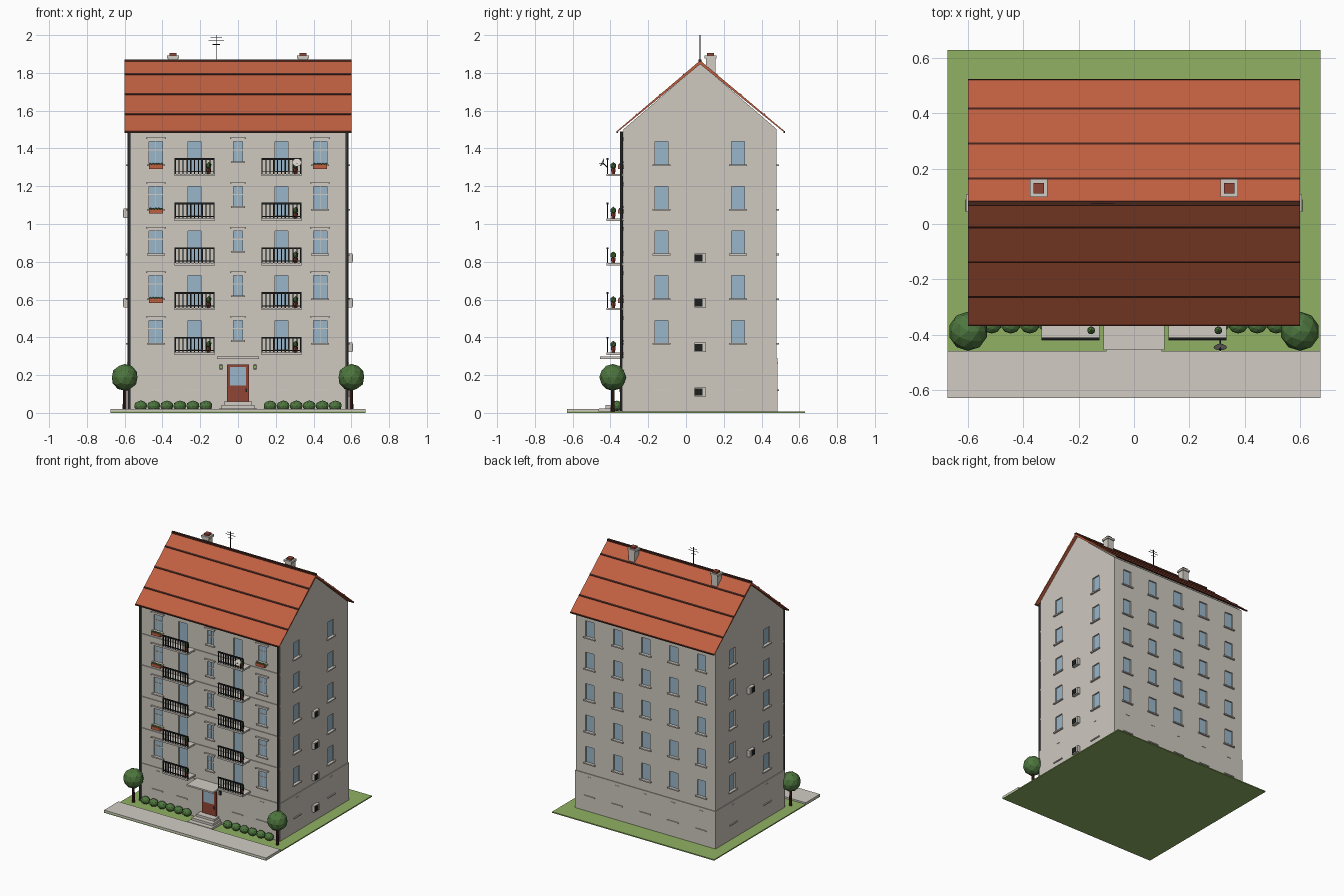
import bpy, bmesh, math
from mathutils import Matrix, Vector

if "Cube" in bpy.data.objects:
    bpy.data.objects.remove(bpy.data.objects["Cube"])


def material(name, r, g, b):
    m = bpy.data.materials.new(name)
    m.use_nodes = True
    m.diffuse_color = (r, g, b, 1)
    m.node_tree.nodes["Principled BSDF"].inputs["Base Color"].default_value = (r, g, b, 1)
    return m


WALL = material("plaster", .62, .58, .52)
PALE = material("pale stone", .64, .60, .55)
ROOF = material("terracotta", .53, .115, .053)
BROWN = material("dark brown", .06, .018, .012)
GLASS = material("glass blue", .32, .47, .59)
BLACK = material("black metal", .012, .014, .013)
GREY = material("pipe grey", .07, .07, .07)
GRASS = material("grass green", .28, .44, .125)
LEAF = material("leaf green", .075, .18, .048)
DOOR = material("door red", .28, .06, .035)

W, FRONT, BACK = .58, -.33, .48        # wall faces
PITCH = .2365                          # storey height
FLOORS = [.37 + PITCH * i for i in range(5)]   # window sill heights
RIDGE = (.075, 1.87)


def finish(name, bm, mat):
    mesh = bpy.data.meshes.new(name)
    bmesh.ops.recalc_face_normals(bm, faces=bm.faces)
    bm.to_mesh(mesh)
    bm.free()
    mesh.materials.append(mat)
    ob = bpy.data.objects.new(name, mesh)
    bpy.context.collection.objects.link(ob)
    return ob


def boxes(name, mat, items):
    """Each item is (centre, size)."""
    bm = bmesh.new()
    for c, s in items:
        bmesh.ops.create_cube(bm, size=1, matrix=Matrix.Translation(c) @ Matrix.Diagonal((*s, 1)))
    return finish(name, bm, mat)


def slab(x, y0, y1, z0, z1, cx=0):
    return ((cx, (y0 + y1) / 2, (z0 + z1) / 2), (2 * x, y1 - y0, z1 - z0))


def on_wall(side, u, z0, z1, w, inner, outer):
    """Box on a wall: u along it, inner and outer measured out from its face."""
    mid, d, z, h = (inner + outer) / 2, outer - inner, (z0 + z1) / 2, z1 - z0
    if side == "front":
        return ((u, FRONT - mid, z), (w, d, h))
    if side == "back":
        return ((u, BACK + mid, z), (w, d, h))
    s = 1 if side == "right" else -1
    return ((s * (W + mid), u, z), (d, w, h))


def prism(name, mat, profiles, half):
    """Extrude y-z profiles along x."""
    bm = bmesh.new()
    for pts in profiles:
        f = bm.faces.new([bm.verts.new((-half, y, z)) for y, z in pts])
        ext = bmesh.ops.extrude_face_region(bm, geom=[f])
        bmesh.ops.translate(bm, vec=(2 * half, 0, 0),
                            verts=[v for v in ext["geom"] if isinstance(v, bmesh.types.BMVert)])
    return finish(name, bm, mat)


def balls(name, mat, items, detail=2):
    """Each item is (centre, radii)."""
    bm = bmesh.new()
    for c, r in items:
        bmesh.ops.create_icosphere(bm, subdivisions=detail, radius=1,
                                   matrix=Matrix.Translation(c) @ Matrix.Diagonal((*r, 1)))
    return finish(name, bm, mat)


def rods(name, mat, items, sides=8):
    """Each item is (start, end, start radius, end radius)."""
    bm = bmesh.new()
    for a, b, r0, r1 in items:
        a, b = Vector(a), Vector(b)
        turn = (b - a).to_track_quat("Z", "Y").to_matrix().to_4x4()
        bmesh.ops.create_cone(bm, cap_ends=True, segments=sides, radius1=r0, radius2=r1,
                              depth=(b - a).length, matrix=Matrix.Translation((a + b) / 2) @ turn)
    return finish(name, bm, mat)


# Ground
boxes("lawn", GRASS, [slab(.675, -.63, .63, 0, .008)])
boxes("pavement", PALE, [slab(.675, -.63, -.46, .006, .02)])

# Window layout: wall, position, bottom, top, width
windows, doors, stairs, plain = [], [], [], []
for z in FLOORS:
    top = z + .12
    windows += [("front", s * .435, z, top, .07) for s in (-1, 1)]
    doors += [("front", s * .23, z - .035, top, .07) for s in (-1, 1)]
    stairs.append(("front", 0, z + .015, top, .05))
    plain += [("back", .2325 * i, z, top, .07) for i in range(-2, 3)]
    plain += [(s, u, z, top, .07) for s in ("left", "right") for u in (-.13, .275)]
openings = windows + doors + stairs + plain

# House body with recessed openings
body = prism("house_walls", WALL, [[(FRONT, .005), (BACK, .005), (BACK, 1.502),
                                    (RIDGE[0], 1.85), (FRONT, 1.502)]], W)
cutter = boxes("opening_cutter", WALL, [on_wall(*o, -.016, .02) for o in openings])
cutter.hide_render = True
cutter.hide_viewport = True
cut = body.modifiers.new("openings", "BOOLEAN")
cut.operation, cut.solver, cut.object = "DIFFERENCE", "EXACT", cutter

boxes("window_glass", GLASS, [on_wall(*o, -.018, -.01) for o in openings])
bars = []
for s, u, z0, z1, w in windows + stairs:
    bars += [on_wall(s, u, z0, z1, .004, -.012, -.007),
             on_wall(s, u, z1 - .047, z1 - .041, w, -.012, -.007)]
boxes("window_bars", PALE, bars)
boxes("window_sills", PALE, [on_wall(s, u, z0 - .009, z0, w + .025, -.01, .012)
                             for s, u, z0, z1, w in windows + stairs + plain])
heads = []
for s, u, z0, z1, w in windows + stairs:
    heads += [on_wall(s, u, z1 + .003, z1 + .014, w + .02, 0, .006),
              on_wall(s, u, z1 + .014, z1 + .021, w + .036, 0, .012)]
boxes("window_heads", PALE, heads)

# Ground storey and string courses
boxes("plinth", WALL, [slab(W + .005, FRONT - .005, BACK + .005, .004, .29)])
low = [("front", s * u) for s in (-1, 1) for u in (.23, .435)]
low += [("back", .2325 * i) for i in range(-2, 3)]
low += [(s, u) for s in ("left", "right") for u in (-.13, .275)]
boxes("ground_sills", PALE, [on_wall(s, u, .117, .125, .09, 0, .012) for s, u in low])
boxes("ground_heads", PALE, [on_wall(s, u, .262, .267, .03, 0, .008) for s, u in low])
boxes("string_courses", WALL, [slab(W, FRONT - .006, FRONT + .005, z - .062, z - .05)
                               for z in FLOORS[1:]])

# Roof: chevron shell, dark tile courses, ridge and gutters
ry, rz = RIDGE
eave_f, eave_b, eave_z, thick = -.365, .52, 1.493, .02
prism("roof", ROOF, [[(eave_f, eave_z), (ry, rz - .004), (eave_b, eave_z),
                      (eave_b, eave_z - .008), (ry, rz - .004 - thick),
                      (eave_f, eave_z - .008)]], .6)
courses = []
for eave in (eave_f, eave_b):
    for t in (.23, .515, .8):
        pts = []
        for k, lift in ((-.008, -.004), (.008, -.004), (.008, .003), (-.008, .005)):
            q = 1 - t + k
            pts.append((ry + (eave - ry) * q, rz - .004 + (eave_z - rz + .004) * q + lift))
        courses.append(pts)
prism("roof_courses", BROWN, courses, .6)
boxes("ridge_cap", BROWN, [slab(.601, ry - .008, ry + .008, rz - .012, rz + .002)])
boxes("eave_strips", BROWN, [slab(.6, y - .004, y + .004, 1.483, 1.492) for y in (eave_f, eave_b)])
rods("drainpipes", GREY, [((s * .576, -.342, .01), (s * .576, -.342, 1.49), .008, .008)
                          for s in (-1, 1)])

# Chimneys
for s, side in ((-1, "right"), (1, "left")):
    x, y = s * .344, .13
    boxes(side + "_chimney", PALE, [slab(.025, y - .025, y + .025, 1.76, 1.88, x),
                                    slab(.032, y - .032, y + .032, 1.877, 1.892, x)])
    boxes(side + "_chimney_pot", DOOR, [slab(.019, y - .019, y + .019, 1.89, 1.906, x)])

# Aerial
aerial = [((-.115, ry, 1.85), (-.115, ry, 2), .0025, .0025)]
for z, half in ((1.988, .03), (1.972, .042), (1.95, .02)):
    aerial.append(((-.115 - half, ry, z), (-.115 + half, ry, z), .0018, .0018))
rods("aerial", BLACK, aerial, 6)

# Balconies, railings and potted plants
slabs, rails, pots, shrubs = [], [], [], []
for i, z in enumerate(FLOORS):
    base = z - .05
    for s in (-1, 1):
        x = s * .23
        slabs.append(slab(.105, -.422, FRONT, base - .013, base, x))
        rails += [slab(.105, -.42, -.411, base + .074, base + .083, x),
                  slab(.105, -.418, -.413, base + .008, base + .013, x)]
        rails += [slab(.003, -.418, -.412, base, base + .08, x + .102 * (k / 5 - 1))
                  for k in range(11)]
        if s > 0 or i in (0, 1, 4):
            px = x + .075
            pots.append(((px, -.385, base), (px, -.385, base + .028), .009, .013))
            shrubs.append(((px, -.385, base + .042), (.016, .016, .02)))
boxes("balcony_slabs", PALE, slabs)
boxes("balcony_railings", BLACK, rails)
rods("plant_pots", DOOR, pots)
balls("potted_plants", LEAF, shrubs, 1)

# Flower boxes under some front windows
places = [(-1, 1), (-1, 3), (-1, 4), (1, 4)]
boxes("flower_boxes", ROOF, [on_wall("front", s * .435, FLOORS[i] - .024, FLOORS[i] - .002, .074, .002, .03)
                             for s, i in places])
balls("box_plants", LEAF, [((s * .435 + k * .015, FRONT - .018, FLOORS[i]), (.009, .009, .007))
                           for s, i in places for k in (-2, -1, 0, 1, 2)], 1)

# Satellite dish
rods("dish_arm", BLACK, [((.312, -.415, 1.30), (.312, -.44, 1.322), .003, .003),
                         ((.312, -.44, 1.322), (.312, -.46, 1.322), .002, .002)])
rods("satellite_dish", PALE, [((.312, -.438, 1.322), (.312, -.446, 1.326), .012, .024)], 16)

# Air conditioners
units = [("right", FLOORS[0] - .262 + PITCH * i) for i in range(4)]
units += [("left", FLOORS[0] - .262 + PITCH * i) for i in (2, 4)]
boxes("air_conditioners", PALE, [on_wall(s, .075, z - .022, z + .027, .062, .004, .027) for s, z in units])
boxes("air_grilles", BLACK, [on_wall(s, .067, z - .017, z + .021, .042, .026, .029) for s, z in units])

# Entrance: door, canopy, steps, lamps
boxes("front_door", DOOR, [slab(.058, -.345, FRONT, .058, .255)])
boxes("door_glass", GLASS, [slab(.043, -.348, -.34, .145, .243)])
boxes("door_handle", BLACK, [slab(.003, -.352, -.344, .11, .13, .044)])
boxes("canopy", PALE, [slab(.11, -.455, FRONT, .286, .298)])
boxes("entrance_steps", PALE, [slab(.1, -.46, FRONT, .005, .024), slab(.088, -.425, FRONT, .02, .042),
                               slab(.075, -.39, FRONT, .04, .059)])
boxes("lamp_frames", BLACK, [slab(.007, -.35, FRONT, .23, .256, s * .09) for s in (-1, 1)])
boxes("lamp_panes", GRASS, [slab(.005, -.353, -.34, .234, .25, s * .09) for s in (-1, 1)])

# Planting
rods("tree_trunks", BROWN, [((s * .6, -.388, .005), (s * .6, -.388, .15), .011, .008) for s in (-1, 1)])
balls("tree_crowns", LEAF, [((s * .6, -.388, .188), (.071, .071, .071)) for s in (-1, 1)])
balls("hedge_bushes", LEAF, [((s * (.17 + .069 * k), -.366, .037), (.035, .03, .028))
                             for s in (-1, 1) for k in range(6)])
